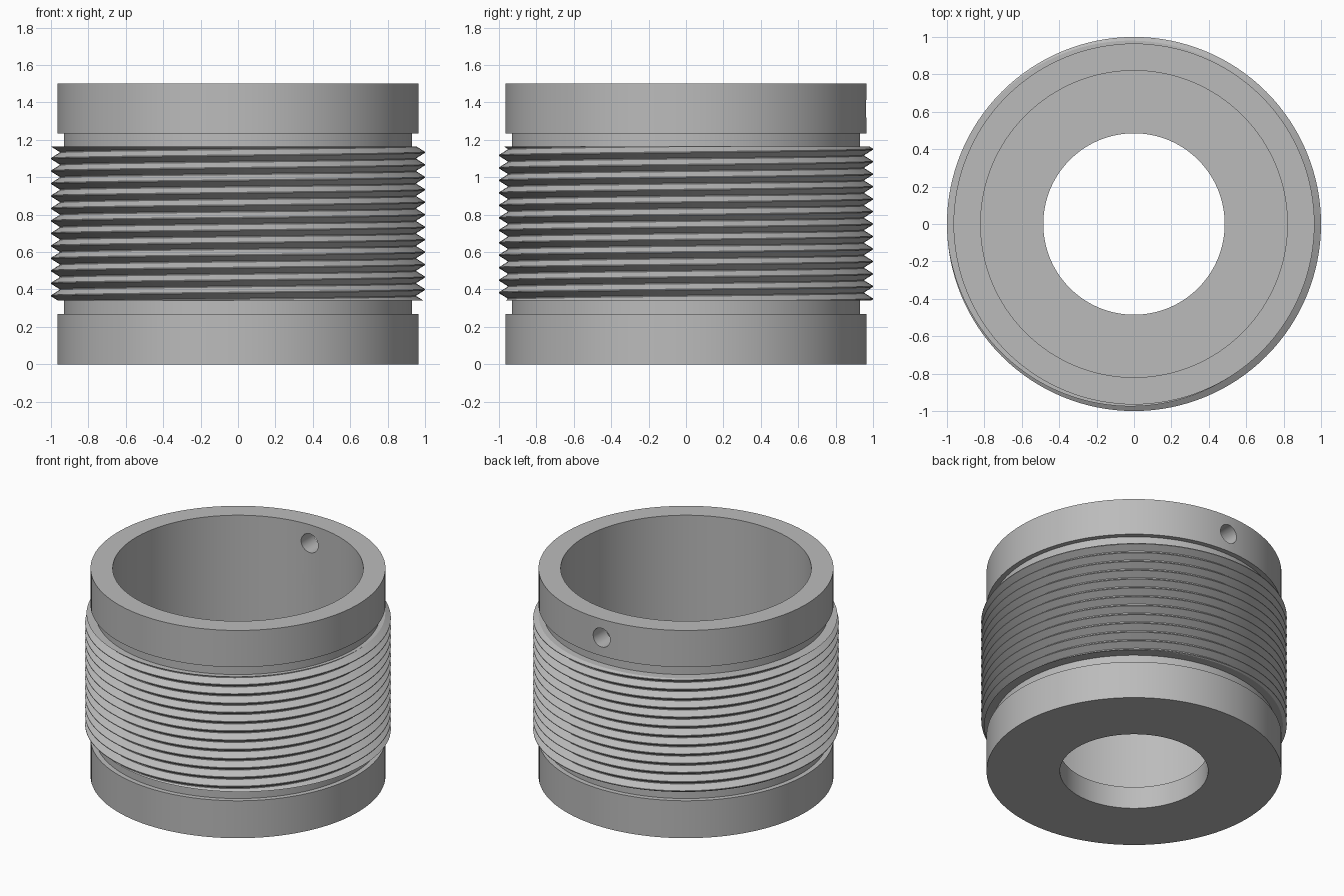
import bpy, bmesh, math
from math import cos, sin, tau

if "Cube" in bpy.data.objects:
    bpy.data.objects.remove(bpy.data.objects["Cube"], do_unlink=True)

# Plain grey metal
metal = bpy.data.materials.new("grey metal")
metal.use_nodes = True
grey = (0.5, 0.5, 0.5, 1)
metal.diffuse_color = grey
metal.node_tree.nodes["Principled BSDF"].inputs["Base Color"].default_value = grey

SEGS = 128
LOW, HIGH = 0.34, 1.165      # threaded span
CORE, ROOT, CREST = 0.93, 0.955, 1.0
PITCH, PHASE = 0.0667, 1.1   # PHASE: crest height at the -x side


def finish(name, bm):
    bmesh.ops.remove_doubles(bm, verts=bm.verts, dist=1e-5)
    bmesh.ops.dissolve_degenerate(bm, edges=bm.edges, dist=1e-5)
    bmesh.ops.recalc_face_normals(bm, faces=bm.faces)
    mesh = bpy.data.meshes.new(name)
    bm.to_mesh(mesh)
    bm.free()
    obj = bpy.data.objects.new(name, mesh)
    mesh.materials.append(metal)
    bpy.context.collection.objects.link(obj)
    return obj


def smooth(obj):
    bpy.ops.object.select_all(action="DESELECT")
    obj.select_set(True)
    bpy.context.view_layer.objects.active = obj
    bpy.ops.object.shade_smooth_by_angle(angle=math.radians(25))


def skin(bm, columns):
    # Quads between neighbouring columns of points
    rows = [[bm.verts.new(p) for p in col] for col in columns]
    for a, b in zip(rows, rows[1:]):
        for k in range(len(a) - 1):
            bm.faces.new((a[k], b[k], b[k + 1], a[k + 1]))


def ring_point(r, angle, z):
    return (r * cos(angle), r * sin(angle), z)


# Turned body: stepped outside, wide bore, narrower hole through the floor
profile = [(0.485, 0), (0.965, 0), (0.965, 0.27), (CORE, 0.27), (CORE, 1.235),
           (0.965, 1.235), (0.965, 1.5), (0.82, 1.5), (0.82, 0.16), (0.485, 0.16)]
profile.append(profile[0])
bm = bmesh.new()
skin(bm, [[ring_point(r, tau * j / SEGS, z) for r, z in profile] for j in range(SEGS + 1)])
body = finish("body", bm)

# Round pin hole through the back of the upper collar
bpy.ops.mesh.primitive_cylinder_add(vertices=32, radius=0.068, depth=0.4,
                                    location=(0, 0.9, 1.367), rotation=(math.pi / 2, 0, 0))
cutter = bpy.context.object
cutter.name = "pin_hole_cutter"
cutter.data.materials.append(metal)
cut = body.modifiers.new("pin hole", "BOOLEAN")
cut.operation, cut.object, cut.solver = "DIFFERENCE", cutter, "EXACT"
bpy.context.view_layer.objects.active = body
bpy.ops.object.modifier_apply(modifier=cut.name)
bpy.data.objects.remove(cutter, do_unlink=True)
smooth(body)


# Screw thread: V-shaped wave climbing anticlockwise, trimmed flat at both ends
def thread_radius(angle, z):
    turn = ((z - PHASE) / PITCH - (angle - math.pi) / tau) % 1
    slope = (abs(turn - 0.5) * 2 - 0.08) / 0.84
    return ROOT + (CREST - ROOT) * min(1, max(0, slope))


corners = (0.04, 0.46, 0.54, 0.96)   # crest and root edges within one pitch
bm = bmesh.new()
columns = []
for j in range(SEGS + 1):
    angle = tau * j / SEGS
    start = PHASE + PITCH * (angle - math.pi) / tau
    levels = [start + PITCH * (n + c) for n in range(-15, 5) for c in corners]
    levels = [min(HIGH, max(LOW, z)) for z in levels]
    col = [ring_point(thread_radius(angle, z), angle, z) for z in levels]
    columns.append([ring_point(CORE - 0.01, angle, LOW)] + col
                   + [ring_point(CORE - 0.01, angle, HIGH)])
skin(bm, columns)
thread = finish("screw_thread", bm)
smooth(thread)
